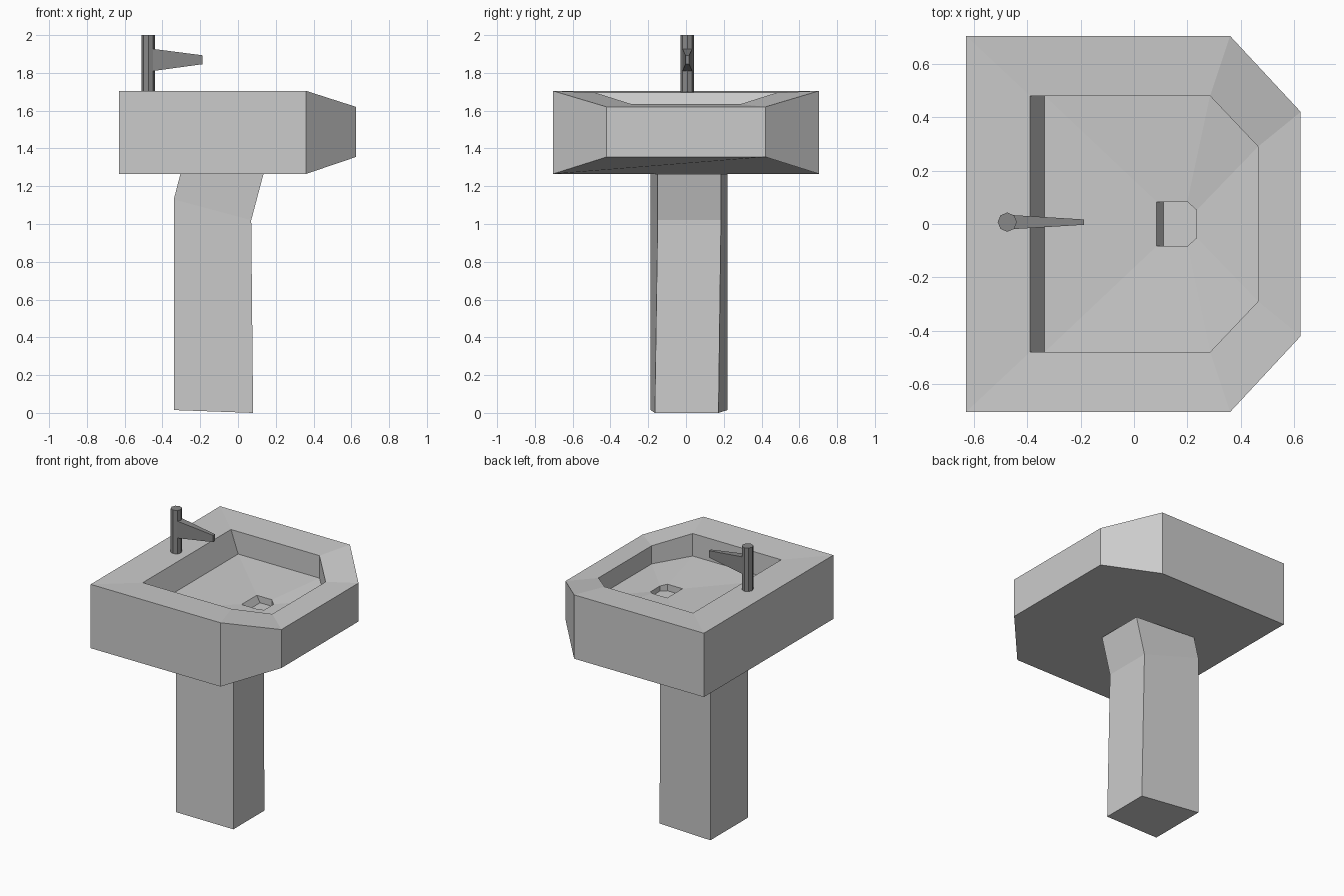
import bpy, bmesh
from math import cos, sin, pi

if "Cube" in bpy.data.objects:
    bpy.data.objects.remove(bpy.data.objects["Cube"])


def loft(name, rings, cap_end=True):
    """Join equal-sized rings of points into a closed flat-shaded solid."""
    bm = bmesh.new()
    loops = [[bm.verts.new(p) for p in ring] for ring in rings]
    for a, b in zip(loops, loops[1:]):
        for i in range(len(a)):
            j = (i + 1) % len(a)
            bm.faces.new((a[i], a[j], b[j], b[i]))
    bm.faces.new(loops[0])
    bm.faces.new(loops[-1])
    bmesh.ops.recalc_face_normals(bm, faces=bm.faces)
    mesh = bpy.data.meshes.new(name)
    bm.to_mesh(mesh)
    bm.free()
    obj = bpy.data.objects.new(name, mesh)
    bpy.context.collection.objects.link(obj)
    return obj


def hexagon(back, mid, front, side, nose, z, z_front):
    """Outline with a straight back and a chamfered front, mirrored in y."""
    half = [(back, -side, z), (mid, -side, z), (front, -nose, z_front)]
    return half + [(x, -y, h) for x, y, h in reversed(half)]


# Basin: underside, rim, bowl and drain recess in one continuous shell
basin = loft("basin", [
    hexagon(-0.63, 0.36, 0.625, 0.705, 0.42, 1.265, 1.355),
    hexagon(-0.63, 0.36, 0.625, 0.705, 0.42, 1.705, 1.62),
    hexagon(-0.39, 0.285, 0.465, 0.48, 0.29, 1.695, 1.635),
    hexagon(-0.335, 0.285, 0.465, 0.48, 0.29, 1.54, 1.51),
    hexagon(0.085, 0.20, 0.235, 0.083, 0.052, 1.52, 1.51),
    hexagon(0.11, 0.20, 0.235, 0.083, 0.052, 1.475, 1.475),
])


# Pedestal: tapered four-sided column that leans forward at the top
def column(back, front, z_back, z_front, y0, y1):
    return [(back, -0.188, z_back), (front, y0, z_front),
            (front, y1, z_front), (back, 0.22, z_back)]


pedestal = loft("pedestal", [
    column(-0.34, 0.08, 0.015, 0.0, -0.165, 0.172),
    column(-0.34, 0.07, 1.13, 1.02, -0.15, 0.185),
    column(-0.305, 0.135, 1.265, 1.265, -0.15, 0.185),
])

# Tap: octagonal post and tapered square spout
TX, TY = -0.475, 0.007


def octagon(z, r=0.036):
    return [(TX + r * cos(i * pi / 4), TY + r * sin(i * pi / 4), z) for i in range(8)]


def section(x, w, z0, z1):
    return [(x, TY - w, z0), (x, TY + w, z0), (x, TY + w, z1), (x, TY - w, z1)]


post = loft("tap_post", [octagon(1.70), octagon(2.0)])
spout = loft("tap_spout", [section(-0.45, 0.026, 1.81, 1.927),
                           section(-0.187, 0.01, 1.846, 1.893)])

dark = bpy.data.materials.new("dark_metal")
dark.diffuse_color = (0.25, 0.25, 0.25, 1)
dark.use_nodes = True
dark.node_tree.nodes["Principled BSDF"].inputs["Base Color"].default_value = dark.diffuse_color
for part in (post, spout):
    part.data.materials.append(dark)
